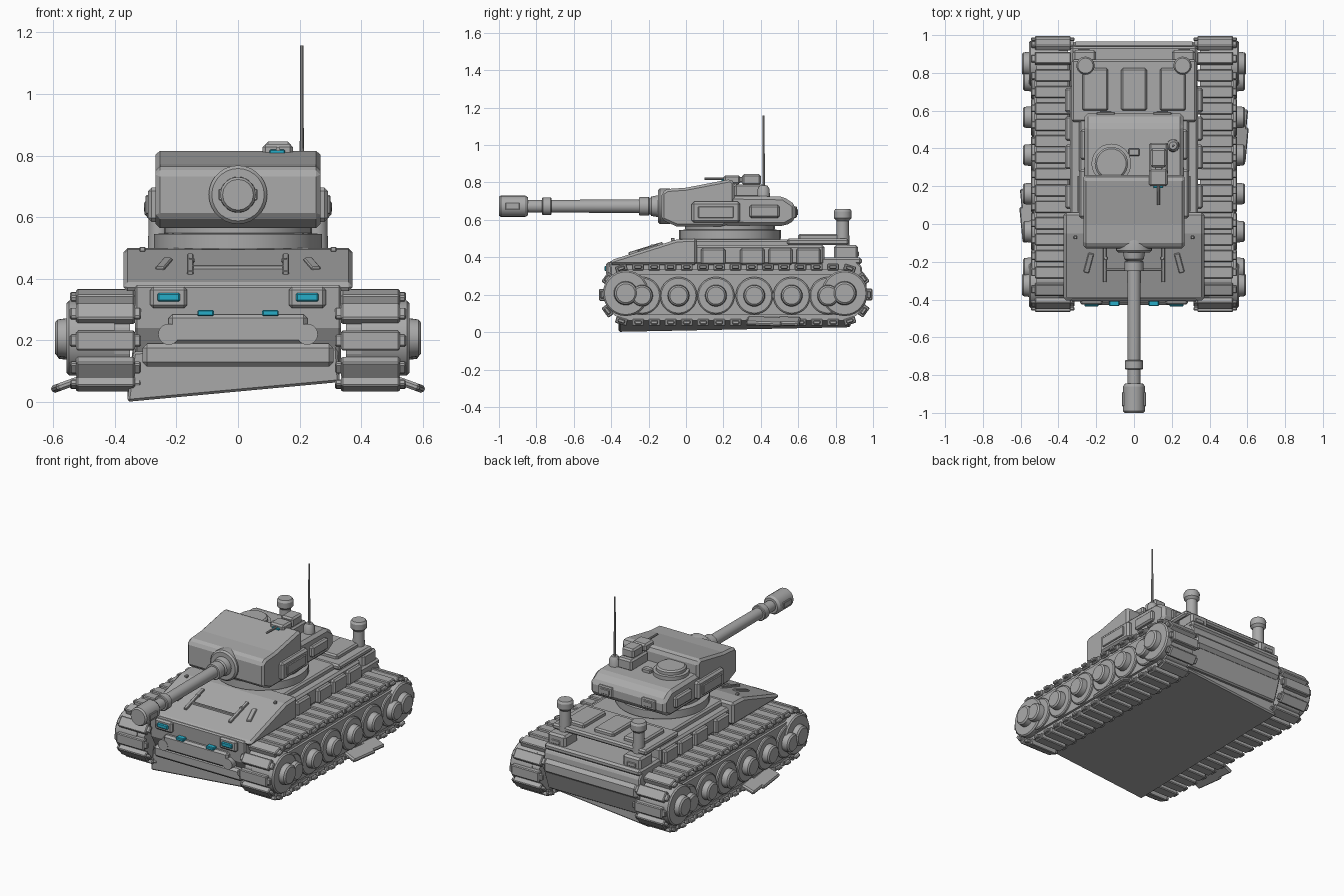
import bpy, bmesh, math
from mathutils import Matrix, Vector

if "Cube" in bpy.data.objects:
    bpy.data.objects.remove(bpy.data.objects["Cube"])


def material(name, rgb):
    m = bpy.data.materials.new(name)
    m.use_nodes = True
    m.diffuse_color = (*rgb, 1)
    m.node_tree.nodes["Principled BSDF"].inputs["Base Color"].default_value = (*rgb, 1)
    return m


GREY = material("armour grey", (0.4, 0.4, 0.4))
CYAN = material("light cyan", (0.02, 0.42, 0.58))
SIDES = (("left", 1), ("right", -1))
rounds = []


def finish(name, bm, mat=GREY, bevel=0):
    bmesh.ops.recalc_face_normals(bm, faces=bm.faces)
    mesh = bpy.data.meshes.new(name)
    bm.to_mesh(mesh)
    bm.free()
    ob = bpy.data.objects.new(name, mesh)
    bpy.context.collection.objects.link(ob)
    mesh.materials.append(mat)
    if bevel:
        mod = ob.modifiers.new("Bevel", "BEVEL")
        mod.width, mod.segments, mod.limit_method = bevel, 1, "ANGLE"
    return ob


def box(name, x, y, z, bevel=0.006, mat=GREY, rot=None):
    bm = bmesh.new()
    mid = Vector([sum(r) / 2 for r in (x, y, z)])
    size = [abs(r[1] - r[0]) for r in (x, y, z)]
    turn = rot if rot else Matrix()
    bmesh.ops.create_cube(bm, size=1, matrix=Matrix.Translation(mid) @ turn @ Matrix.Diagonal((*size, 1)))
    return finish(name, bm, mat, bevel)


def prism(name, profile, a, b, axis="X", bevel=0.008):
    """Extrude a (y,z) profile along x, or an (x,z) profile along y."""
    bm = bmesh.new()
    place = (lambda p, t: (t, *p)) if axis == "X" else (lambda p, t: (p[0], t, p[1]))
    face = bm.faces.new([bm.verts.new(place(p, a)) for p in profile])
    ext = bmesh.ops.extrude_face_region(bm, geom=[face])
    shift = Vector((b - a, 0, 0) if axis == "X" else (0, b - a, 0))
    bmesh.ops.translate(bm, vec=shift, verts=[v for v in ext["geom"] if isinstance(v, bmesh.types.BMVert)])
    return finish(name, bm, bevel=bevel)


TURN = {"X": Matrix.Rotation(math.pi / 2, 4, "Y"), "Y": Matrix.Rotation(-math.pi / 2, 4, "X"), "Z": Matrix()}


def lathe(name, centre, axis, steps, seg=28):
    """Closed stack of (offset, radius) rings along an axis."""
    bm = bmesh.new()
    rings = [[bm.verts.new((r * math.cos(k * math.tau / seg), r * math.sin(k * math.tau / seg), h))
              for k in range(seg)] for h, r in steps]
    for lo, hi in zip(rings, rings[1:]):
        for k in range(seg):
            bm.faces.new((lo[k], lo[(k + 1) % seg], hi[(k + 1) % seg], hi[k]))
    bm.faces.new(rings[0])
    bm.faces.new(rings[-1])
    bm.transform(Matrix.Translation(centre) @ TURN[axis])
    ob = finish(name, bm)
    if seg > 12:
        rounds.append(ob)
    return ob


# Tracks: stadium loop, one pad per step
FRONT, REAR, MID, RAD = -0.3, 0.83, 0.2, 0.138


def loop_point(d, r):
    run, arc = REAR - FRONT, math.pi * RAD
    d %= 2 * (run + arc)
    if d < run:
        return FRONT + d, MID + r, 0
    if d < run + arc:
        a = (d - run) / RAD
        return REAR + r * math.sin(a), MID + r * math.cos(a), a
    if d < 2 * run + arc:
        return REAR - (d - run - arc), MID - r, math.pi
    a = math.pi + (d - 2 * run - arc) / RAD
    return FRONT + r * math.sin(a), MID + r * math.cos(a), a


LENGTH = 2 * (REAR - FRONT + math.pi * RAD)
PADS = 36
WHEELS = (-0.235, -0.04, 0.16, 0.365, 0.565, 0.76)
for side, s in SIDES:
    band = [loop_point(i * LENGTH / 72, RAD)[:2] for i in range(72)]
    prism(side + "_track_band", band, s * 0.35, s * 0.515, bevel=0)
    inner = [loop_point(i * LENGTH / 72, RAD - 0.03)[:2] for i in range(72)]
    prism(side + "_track_wall", inner, s * 0.515, s * 0.53, bevel=0)
    bm = bmesh.new()
    for i in range(PADS):
        y, z, a = loop_point((i + 0.5) * LENGTH / PADS, RAD + 0.01)
        spin = Matrix.Translation((s * 0.43, y, z)) @ Matrix.Rotation(-a, 4, "X")
        bmesh.ops.create_cube(bm, size=1, matrix=spin @ Matrix.Diagonal((0.19, 0.064, 0.036, 1)))
        bmesh.ops.create_cube(bm, size=1, matrix=spin @ Matrix.Diagonal((0.23, 0.04, 0.02, 1)))
    finish(side + "_track_pads", bm, bevel=0.005)
    # Road wheels and larger end wheels with hubs
    for i, y in enumerate(WHEELS):
        lathe(f"{side}_road_wheel_{i}", (0, y, 0.195), "X",
              [(s * 0.45, 0.1), (s * 0.54, 0.1), (s * 0.545, 0.093), (s * 0.545, 0.058),
               (s * 0.58, 0.055), (s * 0.588, 0.046)])
    for name, y in (("front", -0.322), ("rear", 0.848)):
        lathe(f"{side}_{name}_wheel", (0, y, 0.208), "X",
              [(s * 0.4, 0.122), (s * 0.548, 0.122), (s * 0.556, 0.114), (s * 0.556, 0.064),
               (s * 0.586, 0.06), (s * 0.594, 0.05)])

# Loose skirt plates low on the sides
for side, s, y in (("left", 1, 0.45), ("right", -1, 0.03)):
    for i, (dy, length) in enumerate(((-0.03, 0.19), (0.1, 0.12))):
        tilt = Matrix.Rotation(s * 0.35, 4, "Y") @ Matrix.Rotation(-s * 0.1, 4, "Z")
        box(f"{side}_skirt_plate_{i}", (s * 0.51, s * 0.6), (y + dy - length / 2, y + dy + length / 2),
            (0.045, 0.07), 0.008, rot=tilt)

# Hull
prism("lower_hull", [(-0.33, 0.12), (-0.4, 0.24), (-0.41, 0.38), (0.9, 0.39), (0.94, 0.35),
                     (0.95, 0.24), (0.9, 0.1)], -0.335, 0.335)
belly = prism("belly_plate", [(-0.36, 0.008), (0.33, 0.072), (0.32, 0.23), (-0.34, 0.17)], -0.36, 0.88, "Y")
belly.rotation_euler.x = 0.02
prism("front_superstructure", [(-0.41, 0.36), (-0.4, 0.385), (-0.05, 0.495), (0.06, 0.5), (0.06, 0.36)],
      -0.372, 0.372, bevel=0.015)
box("rear_superstructure", (-0.34, 0.34), (0.03, 0.74), (0.36, 0.465), 0.012)
box("turret_deck", (-0.29, 0.29), (0, 0.56), (0.45, 0.495), 0.01)
box("rear_deck", (-0.335, 0.335), (0.7, 0.94), (0.36, 0.4), 0.012)
box("engine_slab", (-0.33, 0.33), (0.54, 0.87), (0.465, 0.5), 0.01)
for i in range(3):
    x = (i - 1) * 0.205
    box(f"engine_panel_{i}", (x - 0.068, x + 0.068), (0.6, 0.825), (0.49, 0.525), 0.009)
box("rear_bar", (-0.33, 0.33), (0.9, 0.965), (0.22, 0.31), 0.02)
for side, s in SIDES:
    for i, y in enumerate((0.08, 0.29, 0.44, 0.59)):
        box(f"{side}_stowage_{i}", (s * 0.32, s * 0.365), (y, y + 0.13), (0.36, 0.45), 0.01)
    # Exhausts
    box(side + "_exhaust_base", (s * 0.2, s * 0.325), (0.79, 0.92), (0.37, 0.465), 0.012)
    box(side + "_exhaust_slot", (s * 0.235, s * 0.295), (0.915, 0.926), (0.405, 0.43), 0.003)
    lathe(side + "_exhaust_pipe", (s * 0.257, 0.838, 0), "Z",
          [(0.42, 0.037), (0.595, 0.033), (0.61, 0.047), (0.645, 0.048), (0.658, 0.04)])
    # Nose lights
    box(side + "_headlight_housing", (s * 0.165, s * 0.285), (-0.427, -0.37), (0.305, 0.374), 0.01)
    box(side + "_headlight", (s * 0.188, s * 0.262), (-0.437, -0.42), (0.326, 0.354), 0.005, CYAN)
    box(side + "_marker_light", (s * 0.078, s * 0.132), (-0.435, -0.4), (0.279, 0.299), 0.004, CYAN)
    # Glacis fittings
    slope = Matrix.Rotation(0.3, 4, "X")
    box(side + "_glacis_rail", (s * 0.145, s * 0.165), (-0.31, -0.12), (0.435, 0.455), 0.003, rot=slope)
    box(side + "_glacis_cleat", (s * 0.225, s * 0.255), (-0.26, -0.15), (0.435, 0.455), 0.004,
        rot=slope @ Matrix.Rotation(s * 0.25, 4, "Z"))
    for i, (x, y, z) in enumerate(((0.15, -0.19, 0.452), (0.31, -0.08, 0.488))):
        box(f"{side}_glacis_bolt_{i}", (s * x - 0.009, s * x + 0.009), (y, y + 0.018), (z, z + 0.016), 0.003)
    lathe(side + "_nose_boss", (s * 0.225, -0.43, 0.22), "Y", [(0, 0.034), (0.06, 0.034)])
box("glacis_bar", (-0.16, 0.16), (-0.25, -0.235), (0.425, 0.445), 0.003)
box("nose_plate", (-0.225, 0.225), (-0.428, -0.36), (0.19, 0.285), 0.012)
box("lower_nose_bar", (-0.31, 0.31), (-0.405, -0.3), (0.115, 0.19), 0.015)

# Turret
lathe("turret_ring", (0, 0.235, 0), "Z", [(0.48, 0.26), (0.5, 0.272), (0.545, 0.272), (0.548, 0.24), (0.6, 0.24)], 32)
prism("turret_front", [(-0.13, 0.6), (-0.13, 0.745), (-0.1, 0.765), (0, 0.772), (0.24, 0.818),
                       (0.26, 0.8), (0.26, 0.6), (0.2, 0.565), (-0.05, 0.565)], -0.267, 0.267, bevel=0.025)
prism("turret_bustle", [(0.2, 0.57), (0.2, 0.73), (0.52, 0.725), (0.585, 0.68), (0.585, 0.6), (0.53, 0.568)],
      -0.262, 0.262, bevel=0.018)
for side, s in SIDES:
    box(side + "_turret_box", (s * 0.25, s * 0.292), (0.03, 0.29), (0.585, 0.697), 0.012)
    box(side + "_turret_panel", (s * 0.285, s * 0.3), (0.065, 0.255), (0.61, 0.672), 0.004)
    box(side + "_bustle_rail", (s * 0.25, s * 0.285), (0.34, 0.5), (0.61, 0.68), 0.01)
    box(side + "_rear_frame", (s * 0.1, s * 0.2), (0.57, 0.594), (0.61, 0.672), 0.006)
    box(side + "_rear_window", (s * 0.12, s * 0.18), (0.59, 0.599), (0.625, 0.657), 0.003)

# Main gun
lathe("gun_mantlet", (0, 0, 0.673), "Y", [(-0.15, 0.085), (-0.14, 0.095), (-0.09, 0.095), (0.05, 0.05)])
lathe("gun_barrel", (0, 0, 0.673), "Y",
      [(-0.86, 0.034), (-0.77, 0.034), (-0.77, 0.044), (-0.765, 0.048), (-0.725, 0.048), (-0.72, 0.044),
       (-0.72, 0.034), (-0.25, 0.036), (-0.25, 0.047), (-0.245, 0.05), (-0.2, 0.05), (-0.195, 0.046),
       (-0.195, 0.04), (-0.185, 0.052), (-0.14, 0.06), (-0.1, 0.06)])
lathe("muzzle_brake", (0, 0, 0.673), "Y", [(-1, 0.05), (-0.99, 0.058), (-0.86, 0.058), (-0.845, 0.048)], 16)
for side, s in SIDES:
    box(side + "_muzzle_port", (s * 0.05, s * 0.063), (-0.965, -0.89), (0.655, 0.692), 0.003)

# Roof fittings: cupola, weapon station, antenna
lathe("cupola", (-0.12, 0.32, 0), "Z", [(0.71, 0.105), (0.75, 0.105), (0.752, 0.088), (0.77, 0.088), (0.778, 0.078)])
box("cupola_hinge", (-0.03, 0.03), (0.36, 0.4), (0.72, 0.75))
box("station_base", (0.08, 0.18), (0.26, 0.43), (0.72, 0.79), 0.01)
box("station_rear", (0.088, 0.172), (0.3, 0.4), (0.785, 0.845), 0.01)
box("station_front", (0.08, 0.178), (0.2, 0.29), (0.79, 0.838), 0.01)
box("station_link", (0.11, 0.15), (0.27, 0.32), (0.8, 0.83), 0.004)
box("station_lens", (0.103, 0.153), (0.19, 0.205), (0.803, 0.819), 0.003, CYAN)
lathe("station_gun", (0.13, 0, 0.821), "Y", [(0.1, 0.007), (0.22, 0.007)], 10)
lathe("antenna_base", (0.207, 0.415, 0), "Z", [(0.71, 0.034), (0.765, 0.032), (0.785, 0.02)])
lathe("antenna", (0.207, 0.415, 0), "Z", [(0.77, 0.007), (1.157, 0.005)], 8)

# Smooth the round parts, keeping their rims sharp
bpy.ops.object.select_all(action="DESELECT")
for ob in rounds:
    ob.select_set(True)
bpy.context.view_layer.objects.active = rounds[0]
bpy.ops.object.shade_smooth_by_angle(angle=math.radians(30))
